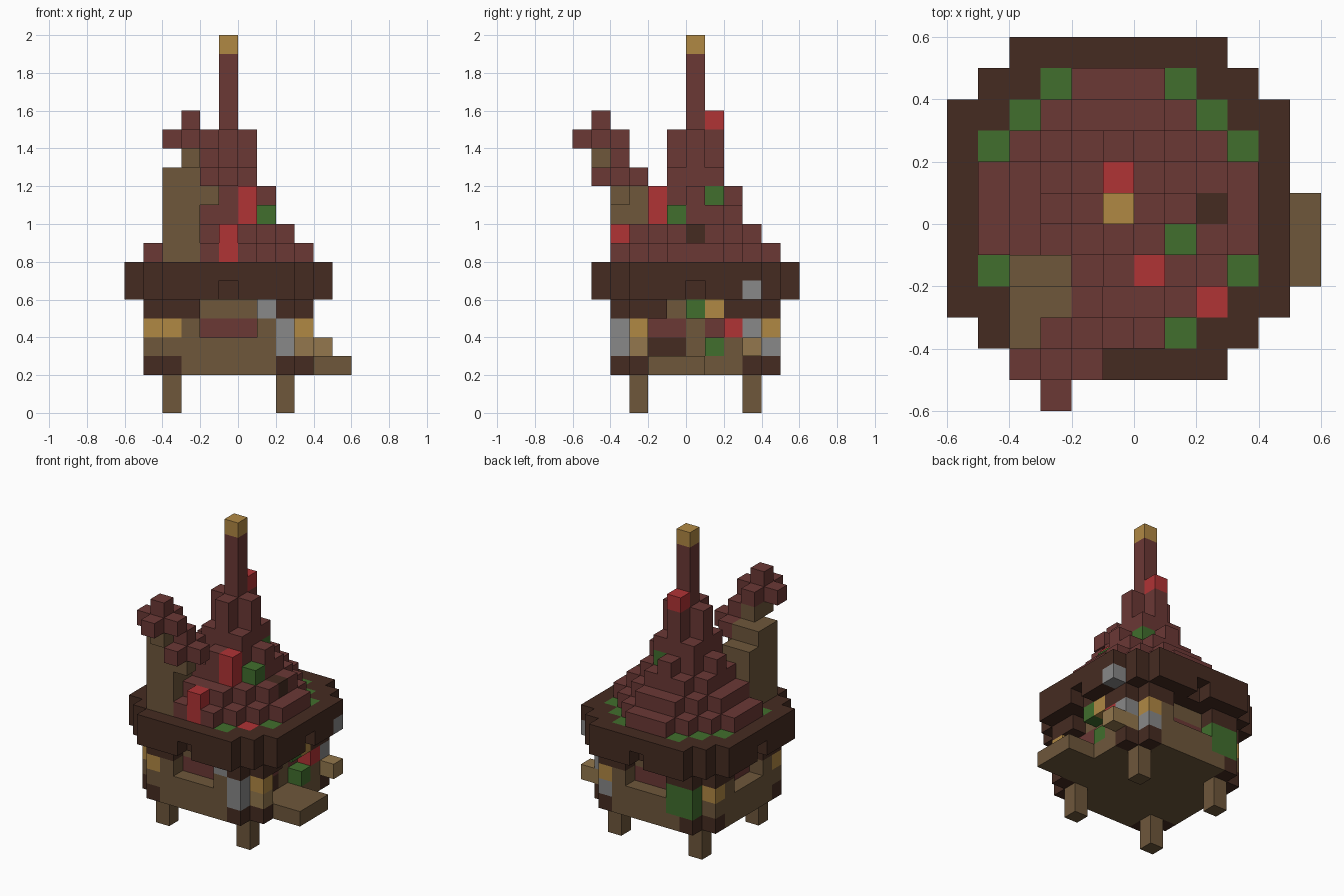
import bpy
import bmesh
from mathutils import Vector

cube = bpy.data.objects.get("Cube")
if cube:
    bpy.data.objects.remove(cube, do_unlink=True)

UNIT = 0.1
COLOURS = {"maroon": "6B3835", "wood": "6E573B", "dark_wood": "452B21",
           "red": "B03335", "green": "416E2D", "gold": "B08844",
           "grey": "888888", "tan": "93774D"}


def linear(hex_pair):
    c = int(hex_pair, 16) / 255
    return c / 12.92 if c < 0.04045 else ((c + 0.055) / 1.055) ** 2.4


def make_material(name, code):
    colour = [linear(code[i:i + 2]) for i in (0, 2, 4)] + [1]
    mat = bpy.data.materials.new(name)
    mat.use_nodes = True
    mat.diffuse_color = colour
    node = mat.node_tree.nodes["Principled BSDF"]
    node.inputs["Base Color"].default_value = colour
    node.inputs["Roughness"].default_value = 0.9
    return mat


materials = {n: make_material(n, c) for n, c in COLOURS.items()}
names = list(COLOURS)
grid = {}  # block position -> (part, colour); later parts replace earlier ones


def put(part, colour, xs, ys, zs):
    """Fill a box of blocks; each range is one index or an inclusive pair."""
    spans = [range(s, s + 1) if isinstance(s, int) else range(s[0], s[1] + 1)
             for s in (xs, ys, zs)]
    for x in spans[0]:
        for y in spans[1]:
            for z in spans[2]:
                grid[x, y, z] = (part, colour)


def disc(part, colour, zs, reach, total):
    """Stepped octagon around the tower axis."""
    for dx in range(-reach, reach + 1):
        for dy in range(-reach, reach + 1):
            if abs(dx) + abs(dy) <= total:
                put(part, colour, dx - 1, dy, zs)


def around(part, colour, along, out, zs):
    """Repeat one block on all four walls."""
    for a, b in ((along, out), (along, -out), (out, along), (-out, along)):
        put(part, colour, a - 1, b, zs)


# Legs, floor and porch
for x in (-4, 2):
    for y in (-3, 3):
        put("legs", "wood", x, y, (0, 1))
disc("floor", "wood", 2, 4, 7)
put("porch", "wood", (4, 5), (-2, 0), 2)

# Walls with recessed windows
disc("walls", "wood", (3, 5), 3, 6)
for side in range(-2, 3):
    around("walls", "wood", side, 4, 3)
for side in (-1, 0, 1):
    around("windows", "maroon", side, 3, 4)
for side in (-2, 2):
    around("walls", "wood", side, 4, 4)

# Corner posts and the brackets that carry the brim
for side in (-3, 3):
    around("corner_posts", "dark_wood", side, 4, 2)
    around("corner_posts", "wood", side, 4, 3)
    around("corner_posts", "gold", side, 4, 4)
for side in (-3, -2, 2, 3):
    around("brackets", "dark_wood", side, 4, 5)

# Doorway on the porch side
for y in (-2, -1, 0, 1):
    for z in (3, 4):
        grid.pop((3, y, z), None)
put("door", "dark_wood", 2, (-2, -1), 3)
put("windows", "maroon", 2, (-2, -1), 4)
put("walls", "wood", 2, 0, 4)

# Odd blocks set in the walls
put("front_stone_post", "grey", 2, -4, (3, 4))
put("wall_stones", "grey", 1, -4, 5)
put("wall_stones", "grey", 3, 3, 4)
put("wall_stones", "grey", 2, 4, 3)
put("wall_crates", "tan", 3, -3, 3)
put("wall_crates", "tan", (3, 4), 3, 3)
put("back_bush", "green", (-4, -3), 4, (3, 4))
put("porch_bush", "green", 3, 1, 3)
put("door_lamp", "gold", 3, 1, 5)
put("door_leaf", "green", 3, 0, 5)
put("red_box", "red", 3, 2, 4)

# Wide brim with a notch in the middle of each side and leaves on top
disc("brim", "dark_wood", (6, 7), 5, 8)
for notch in ((-1, -5), (-1, 5), (-6, 0), (4, 0)):
    del grid[notch + (6,)]
put("brim_stone", "grey", 4, 3, 6)
for dx, y in ((4, 2), (3, 3), (2, 4), (4, -2), (2, -4)):
    put("brim_leaves", "green", dx - 1, y, 7)
for dx, y in ((4, 2), (3, 3), (2, 4), (4, -2)):
    put("brim_leaves", "green", -dx - 1, y, 7)
put("brim_flower", "red", 2, -3, 7)

# Stepped roof rising to a spire
for zs, reach, total in ((8, 4, 5), (9, 3, 4), (10, 2, 3), (11, 2, 2),
                         (12, 1, 2), ((13, 14), 1, 1)):
    disc("roof", "maroon", zs, reach, total)
put("spire", "maroon", -1, 0, (15, 18))
put("spire_tip", "gold", -1, 0, 19)
put("roof_flowers", "red", -1, -4, (8, 9))
put("roof_flowers", "red", 0, -2, (10, 11))
put("roof_flowers", "red", -1, 1, 15)
put("roof_leaves", "green", 1, -1, 10)
put("roof_leaves", "green", 0, 1, 11)
put("roof_hatch", "dark_wood", 2, 0, 9)

# Leaning tree on the front corner of the roof
put("tree_trunk", "wood", (-4, -3), -2, (8, 11))
put("tree_trunk", "wood", (-4, -3), (-4, -3), (8, 12))
put("tree_trunk", "wood", -3, -4, 13)
put("tree_trunk", "wood", -3, -5, 13)
put("tree_trunk", "wood", -2, -4, 11)
for x, y, z in ((-3, -5, 14), (-2, -4, 12)):
    put("tree_foliage", "maroon", x, y, (z, z + 1))
    for dx, dy in ((1, 0), (-1, 0), (0, 1), (0, -1)):
        if (x + dx, y + dy, z) not in grid:
            put("tree_foliage", "maroon", x + dx, y + dy, z)

# Turn each part into a mesh of its exposed block faces
AXES = [Vector(v) for v in ((1, 0, 0), (0, 1, 0), (0, 0, 1))]


def build(part):
    bm = bmesh.new()
    cells = {p: c for p, (owner, c) in grid.items() if owner == part}
    used = [n for n in names if n in cells.values()]
    verts = {}
    for pos, colour in cells.items():
        for i, axis in enumerate(AXES):
            u, v = AXES[(i + 1) % 3], AXES[(i + 2) % 3]
            for sign in (1, -1):
                beside = tuple(int(a) for a in Vector(pos) + axis * sign)
                if beside in grid:
                    continue
                start = Vector(pos) + (axis if sign > 0 else Vector())
                loop = [start, start + u, start + u + v, start + v][::sign]
                corners = []
                for co in loop:
                    key = tuple(co)
                    if key not in verts:
                        verts[key] = bm.verts.new(co * UNIT)
                    corners.append(verts[key])
                bm.faces.new(corners).material_index = used.index(colour)
    mesh = bpy.data.meshes.new(part)
    bm.to_mesh(mesh)
    bm.free()
    for n in used:
        mesh.materials.append(materials[n])
    bpy.context.collection.objects.link(bpy.data.objects.new(part, mesh))


for part in sorted({owner for owner, _ in grid.values()}):
    build(part)
